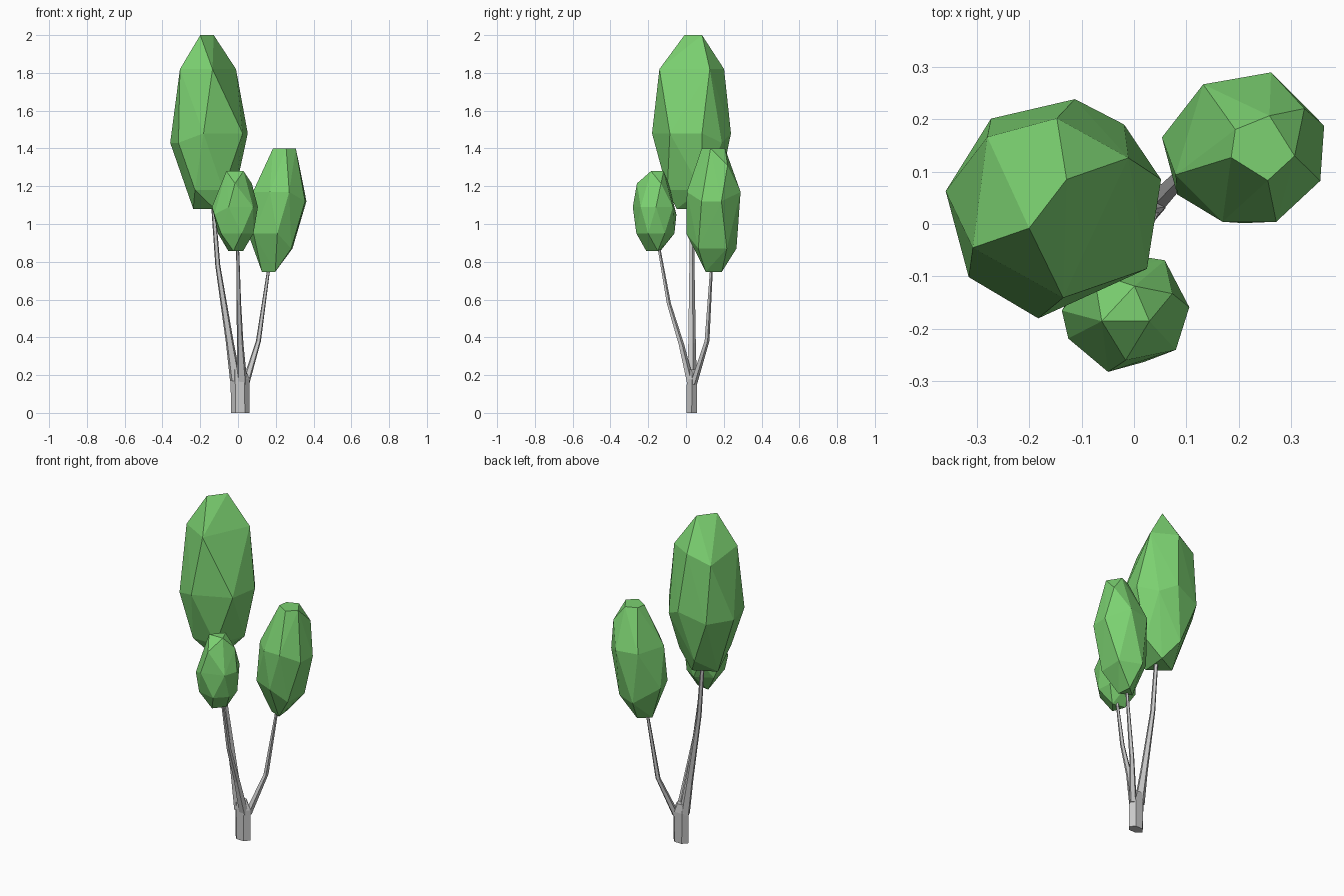
import bpy, bmesh, math
from mathutils import Vector

if "Cube" in bpy.data.objects:
    bpy.data.objects.remove(bpy.data.objects["Cube"])


def material(name, rgb):
    m = bpy.data.materials.new(name)
    m.diffuse_color = (*rgb, 1)
    m.use_nodes = True
    m.node_tree.nodes["Principled BSDF"].inputs["Base Color"].default_value = m.diffuse_color
    return m


LEAF = material("leaf green", (0.20, 0.64, 0.165))
BARK = material("bark grey", (0.58, 0.58, 0.58))


def finish(name, bm, mat):
    bmesh.ops.recalc_face_normals(bm, faces=bm.faces[:])
    me = bpy.data.meshes.new(name)
    bm.to_mesh(me)
    bm.free()
    me.materials.append(mat)
    bpy.context.collection.objects.link(bpy.data.objects.new(name, me))


def crown(name, centre, radius, half_height, lean, tiers):
    """Faceted ellipsoid: hull of points at the given heights and angles."""
    bm = bmesh.new()
    cx, cy, cz = centre
    for z, angles in tiers:
        t = (z - cz) / half_height
        r = radius * math.sqrt(max(0, 1 - t * t))
        for a in map(math.radians, angles):
            bm.verts.new((cx + lean * (z - cz) + r * math.cos(a), cy + r * math.sin(a), z))
    res = bmesh.ops.convex_hull(bm, input=bm.verts[:])
    junk = {g for g in res["geom_interior"] + res["geom_unused"] if isinstance(g, bmesh.types.BMVert)}
    bmesh.ops.delete(bm, geom=list(junk), context='VERTS')
    finish(name, bm, LEAF)


def limb(name, path, sides=5, phase=0.3):
    """Tapered tube with level rings; path holds (x, y, z, rx, ry)."""
    bm = bmesh.new()
    rings = []
    for x, y, z, rx, ry in path:
        angs = [phase + math.tau * i / sides for i in range(sides)]
        rings.append([bm.verts.new((x + rx * math.cos(a), y + ry * math.sin(a), z)) for a in angs])
    for lo, hi in zip(rings, rings[1:]):
        for i in range(sides):
            j = (i + 1) % sides
            bm.faces.new((lo[i], lo[j], hi[j], hi[i]))
    bm.faces.new(rings[0])
    bm.faces.new(rings[-1])
    finish(name, bm, BARK)


# Leaf crowns
crown("tall_crown", (-0.153, 0.03, 1.53), 0.213, 0.49, 0.0, [
    (2.0, (66, 219)),
    (1.82, (34, 88, 206, 276)),
    (1.77, (133,)),
    (1.48, (15, 79, 262, 327)),
    (1.43, (50, 125, 171, 219)),
    (1.18, (20, 100, 240, 300)),
    (1.08, (60, 175, 290))])
crown("right_crown", (0.21, 0.145, 1.08), 0.155, 0.35, 0.11, [
    (1.4, (78, 146, 197, 279, 346)),
    (1.31, (40,)),
    (1.17, (74, 126, 200, 290, 250)),
    (1.12, (16, 336)),
    (0.95, (172, 218, 275)),
    (0.87, (35, 100, 320)),
    (0.747, (70, 190, 300))])
crown("front_crown", (-0.016, -0.165, 1.07), 0.122, 0.23, 0.0, [
    (1.28, (70, 204, 336)),
    (1.215, (20, 130, 270)),
    (1.09, (3, 52, 180, 254, 322)),
    (1.05, (110, 206)),
    (0.95, (30, 85, 150, 225, 290, 340)),
    (0.857, (20, 140, 260))])

# Trunk and its three limbs
limb("trunk", [(0.012, 0.03, 0, 0.048, 0.032), (0.010, 0.032, 0.18, 0.050, 0.032),
               (0.002, 0.03, 0.23, 0.036, 0.026)], sides=6, phase=0)
limb("left_branch", [(-0.012, 0.03, 0.17, 0.032, 0.027), (-0.043, 0.03, 0.37, 0.022, 0.022),
                     (-0.107, 0.03, 0.78, 0.014, 0.015), (-0.133, 0.03, 1.12, 0.011, 0.012)])
limb("right_branch", [(0.038, 0.038, 0.15, 0.022, 0.020), (0.108, 0.11, 0.38, 0.014, 0.014),
                      (0.165, 0.135, 0.78, 0.008, 0.008)])
limb("front_branch", [(0.022, 0.025, 0.15, 0.030, 0.022), (0.012, -0.025, 0.36, 0.018, 0.016),
                      (0.004, -0.092, 0.58, 0.013, 0.012), (-0.002, -0.145, 0.88, 0.008, 0.008)])
